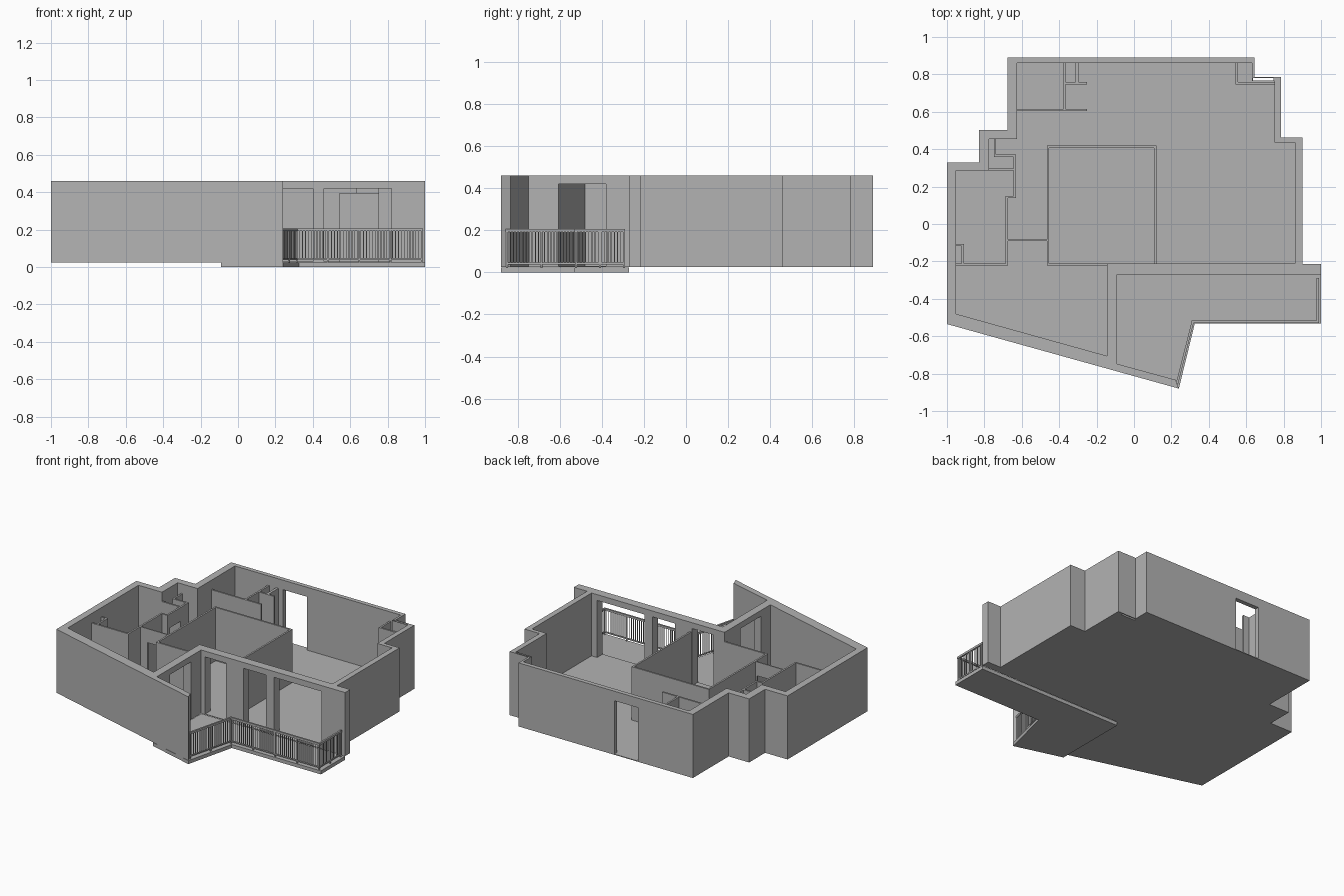
import bpy, bmesh, math
from mathutils import Vector

if "Cube" in bpy.data.objects:
    bpy.data.objects.remove(bpy.data.objects["Cube"])

grey = bpy.data.materials.new("plaster_grey")
grey.diffuse_color = (0.45, 0.45, 0.45, 1)
grey.use_nodes = True
grey.node_tree.nodes["Principled BSDF"].inputs["Base Color"].default_value = grey.diffuse_color

TOP, FLOOR, INNER = 0.46, 0.03, 0.395


def finish(bm, name):
    bmesh.ops.recalc_face_normals(bm, faces=bm.faces)
    me = bpy.data.meshes.new(name)
    bm.to_mesh(me)
    bm.free()
    me.materials.append(grey)
    ob = bpy.data.objects.new(name, me)
    bpy.context.collection.objects.link(ob)
    return ob


def add_prism(bm, outline, z0, z1):
    lo = [bm.verts.new((x, y, z0)) for x, y in outline]
    hi = [bm.verts.new((x, y, z1)) for x, y in outline]
    n = len(outline)
    bm.faces.new(lo[::-1])
    bm.faces.new(hi)
    for i in range(n):
        j = (i + 1) % n
        bm.faces.new((lo[i], lo[j], hi[j], hi[i]))


def prism(name, outline, z0, z1):
    bm = bmesh.new()
    add_prism(bm, outline, z0, z1)
    return finish(bm, name)


def add_box(bm, x0, x1, y0, y1, z0, z1):
    add_prism(bm, [(x0, y0), (x1, y0), (x1, y1), (x0, y1)], z0, z1)


def add_bar(bm, a, b, w, z0, z1, extend=0.0):
    """Upright strip of width w along the plan line a-b."""
    a, b = Vector(a), Vector(b)
    d = (b - a).normalized()
    s = Vector((-d.y, d.x)) * w / 2
    a, b = a - d * extend, b + d * extend
    add_prism(bm, [tuple(p) for p in (a - s, b - s, b + s, a + s)], z0, z1)


def cut(ob, cutter):
    m = ob.modifiers.new("cut", 'BOOLEAN')
    m.operation, m.solver, m.object = 'DIFFERENCE', 'EXACT', cutter
    cutter.hide_render = True
    cutter.display_type = 'WIRE'


# outer shell of the flat, hollowed by the room outline
outer = [(-1, -.535), (.24, -.88), (.222, -.833), (-.09, -.748), (-.09, -.27),
         (1, -.27), (1, -.215), (.9, -.215), (.9, .462), (.785, .462),
         (.785, .785), (.645, .785), (.645, .89), (-.675, .89), (-.675, .503),
         (-.83, .503), (-.83, .33), (-1, .33)]
rooms = [(-.953, -.48), (-.145, -.705), (-.145, -.21), (.862, -.21), (.862, .435),
         (.75, .435), (.75, .765), (.63, .765), (.63, .86), (-.625, .86),
         (-.625, .455), (-.775, .455), (-.775, .285), (-.953, .285)]
walls = prism("outer_walls", outer, FLOOR, TOP)
cut(walls, prism("room_cutter", rooms, -.1, .6))

# balcony doors, side door and entrance
bm = bmesh.new()
for x0, x1 in ((-.06, .10), (.23, .40), (.46, .82)):
    add_box(bm, x0, x1, -.29, -.19, 0, .42)
add_box(bm, -.17, -.07, -.605, -.38, 0, .42)
add_box(bm, -.26, -.08, .84, .91, 0, .395)
cut(walls, finish(bm, "door_cutter"))

# floor plate, with the open shaft slot in the corner
floor = prism("floor", outer, .025, FLOOR)
bm = bmesh.new()
add_box(bm, .637, .745, .766, .78, -.1, .6)
slot = finish(bm, "slot_cutter")
cut(floor, slot)
cut(walls, slot)

# thin inner walls: thickness and plan path
T = .012
paths = [
    (T, [(-.953, -.216), (-.68, -.216), (-.68, .145), (-.638, .145), (-.638, .365),
         (-.743, .365), (-.743, .455)]),                    # bathroom and closet
    (T, [(-.775, .292), (-.638, .292)]),
    (T, [(-.953, -.112), (-.915, -.112), (-.915, -.21)]),   # pipe duct
    (T, [(-.145, -.216), (-.46, -.216), (-.46, .413), (.113, .413), (.113, -.21)]),  # middle room
    (.008, [(-.674, -.088), (-.466, -.088)]),               # hall wall
    (T, [(-.625, .61), (-.25, .61)]),                       # back room
    (T, [(-.371, .61), (-.371, .86)]),
    (T, [(-.371, .752), (-.25, .752)]),
    (.018, [(-.305, .752), (-.305, .86)]),
    (T, [(.549, .86), (.549, .752), (.75, .752)]),          # corner shaft
]
inner = []
for k, (w, path) in enumerate(paths):
    for i, (a, b) in enumerate(zip(path, path[1:])):
        bm = bmesh.new()
        add_bar(bm, a, b, w, FLOOR, INNER, w / 2 if len(path) > 2 else 0)
        inner.append(finish(bm, f"inner_wall_{k}_{i}"))

# inner door openings, applied to the walls they cross
bm = bmesh.new()
add_box(bm, -.62, -.48, -.12, -.06, 0, .3)
add_box(bm, -.66, -.61, .17, .28, 0, .3)
add_box(bm, -.39, -.35, .63, .735, 0, .3)
inner_doors = finish(bm, "inner_door_cutter")
for ob in inner:
    if ob.name in ("inner_wall_0_3", "inner_wall_4_0", "inner_wall_6_0"):
        cut(ob, inner_doors)

# balcony slab
prism("balcony_slab", [(-.09, -.27), (-.09, -.788), (.24, -.88), (.325, -.532),
                       (1, -.532), (1, -.27)], 0, .024)

# balcony railing: rails, posts and balusters along one path
path = [(.231, -.85), (.314, -.523), (.982, -.523), (.982, -.295)]
rails, bars = bmesh.new(), bmesh.new()
for a, b in zip(path, path[1:]):
    add_bar(rails, a, b, .012, .192, .206, .006)
    add_bar(rails, a, b, .008, .038, .046, .004)
    va, vb = Vector(a), Vector(b)
    d = (vb - va).normalized()
    length = (vb - va).length
    n = round(length / .0155)
    for i in range(n + 1):
        p = va.lerp(vb, i / n)
        add_bar(bars, p - d * .002, p + d * .002, .004, .042, .195)
    posts = max(2, round(length / .165))
    for i in range(posts + 1):
        p = va.lerp(vb, i / posts)
        add_bar(bars, p - d * .004, p + d * .004, .008, .02, .195)
finish(rails, "balcony_rails")
finish(bars, "balcony_balusters")
